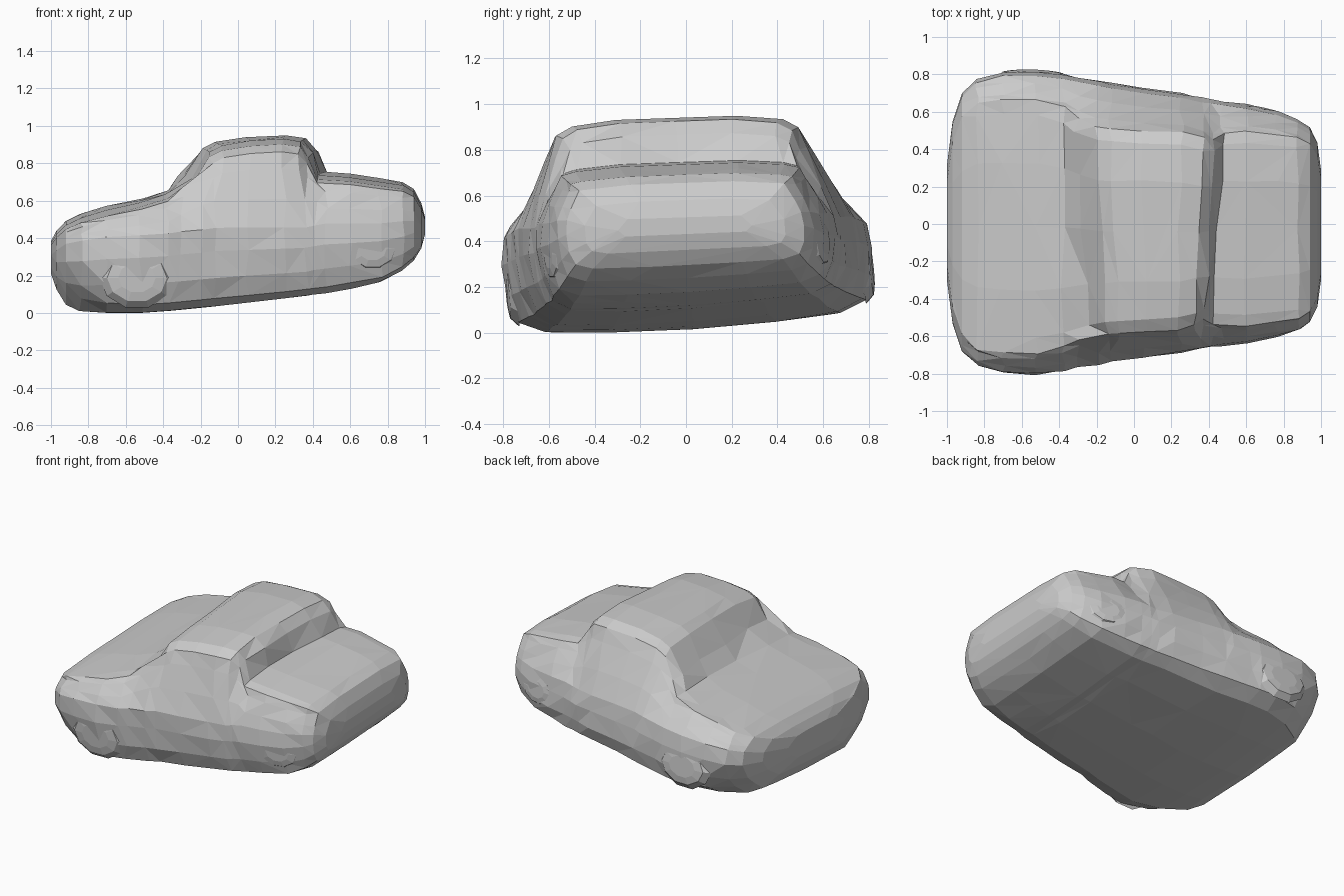
import bpy, bmesh, math, random
from mathutils import Vector

random.seed(4)
cube = bpy.data.objects.get("Cube")
if cube:
    bpy.data.objects.remove(cube)

grey = bpy.data.materials.new("clay_grey")
grey.use_nodes = True
grey.diffuse_color = (0.6, 0.6, 0.6, 1)
grey.node_tree.nodes["Principled BSDF"].inputs["Base Color"].default_value = (0.6, 0.6, 0.6, 1)


# The whole body leans to one side, most strongly along the floor
def lean(x, y, z):
    low = min(1, max(0, (0.5 - z) / 0.4))
    if z > 0.7 and -0.4 < x < 0.5:  # cabin is a little shorter on one side
        x += 0.18 * (y - 0.3) * (x - 0.12)
    return Vector((x, y - 0.08 * (z - 0.4),
                   z + y * (0.035 + 0.03 * low) + 0.07 * low * y * y))


def make_object(name, bm):
    bmesh.ops.recalc_face_normals(bm, faces=bm.faces)
    mesh = bpy.data.meshes.new(name)
    bm.to_mesh(mesh)
    bm.free()
    mesh.materials.append(grey)
    obj = bpy.data.objects.new(name, mesh)
    bpy.context.collection.objects.link(obj)
    return obj


# Body stations: x, floor, top, half width, top half width, shoulder height
STATIONS = [
    (-1.00, 0.22, 0.38, 0.30, 0.22, 0.33),
    (-0.97, 0.14, 0.43, 0.54, 0.44, 0.35),
    (-0.92, 0.06, 0.48, 0.69, 0.58, 0.39),
    (-0.84, 0.025, 0.52, 0.77, 0.66, 0.41),
    (-0.70, 0.015, 0.56, 0.805, 0.68, 0.43),
    (-0.52, 0.015, 0.60, 0.81, 0.68, 0.44),
    (-0.38, 0.025, 0.645, 0.79, 0.64, 0.45),
    (-0.30, 0.032, 0.73, 0.775, 0.59, 0.46),
    (-0.19, 0.043, 0.87, 0.755, 0.55, 0.47),
    (-0.12, 0.05, 0.905, 0.74, 0.545, 0.48),
    (0.05, 0.07, 0.93, 0.715, 0.54, 0.48),
    (0.25, 0.093, 0.94, 0.69, 0.525, 0.48),
    (0.36, 0.105, 0.925, 0.67, 0.50, 0.48),
    (0.42, 0.115, 0.865, 0.66, 0.48, 0.49),
    (0.47, 0.12, 0.745, 0.65, 0.51, 0.50),
    (0.60, 0.145, 0.735, 0.635, 0.52, 0.50),
    (0.76, 0.178, 0.71, 0.60, 0.50, 0.50),
    (0.88, 0.24, 0.69, 0.56, 0.48, 0.51),
    (0.94, 0.295, 0.655, 0.52, 0.45, 0.51),
    (0.98, 0.36, 0.58, 0.44, 0.38, 0.49),
    (1.00, 0.43, 0.51, 0.29, 0.25, 0.47),
]


def half_section(x, floor, top, w, wt, sh):
    rise, drop = top - sh, sh - floor
    tuck = 0.15 * min(1, max(0, (-0.62 - x) / 0.25))  # nose corners curl under
    return [
        (0, floor), (0.45 * w, floor), ((0.80 - tuck) * w, floor),
        ((0.94 - tuck) * w, floor + (0.09 + 0.6 * tuck) * drop),
        ((0.99 - 0.6 * tuck) * w, floor + 0.35 * drop),
        (w, floor + 0.7 * drop), (0.985 * w, sh),
        (0.6 * w + 0.4 * wt, sh + 0.33 * rise),
        (0.2 * w + 0.8 * wt, sh + 0.68 * rise),
        (wt, sh + 0.87 * rise), (0.88 * wt, top - 0.03 * rise - 0.008),
        (0.5 * wt, top), (0, top),
    ]


bm = bmesh.new()
rings = []
for i, (x, *shape) in enumerate(STATIONS):
    half = half_section(x, *shape)
    outline = half + [(-y, z) for y, z in reversed(half[1:-1])]
    ring = []
    for y, z in outline:
        p = lean(x, y, z)
        if 2 < i < len(STATIONS) - 3:
            p += Vector((random.uniform(-0.012, 0.012), random.uniform(-0.006, 0.006), 0))
        ring.append(bm.verts.new(p))
    rings.append(ring)
for a, b in zip(rings, rings[1:]):
    for k in range(len(a)):
        n = (k + 1) % len(a)
        bm.faces.new((a[k], a[n], b[n], b[k]))
bm.faces.new(rings[0])
bm.faces.new(rings[-1])
bmesh.ops.triangulate(bm, faces=bm.faces)
body = make_object("car_body", bm)
facets = body.modifiers.new("irregular_facets", "DECIMATE")
facets.ratio = 0.8


# Wheels: shallow faceted domes that melt into the body sides
def wheel(name, x, y, z, radius, side, toe):
    bm = bmesh.new()
    loops = []
    for r, out in ((1.0, -0.035), (0.8, 0.0), (0.5, 0.008)):
        loop = []
        for k in range(10):
            a = math.tau * k / 10
            dx = r * radius * math.cos(a)
            loop.append(bm.verts.new(lean(x + dx, side * (y + out - toe * dx),
                                          z + r * radius * 0.85 * math.sin(a))))
        loops.append(loop)
    for a, b in zip(loops, loops[1:]):
        for k in range(10):
            bm.faces.new((a[k], a[(k + 1) % 10], b[(k + 1) % 10], b[k]))
    bm.faces.new(loops[0])
    bm.faces.new(loops[-1])
    make_object(name, bm)


for label, side in (("left", 1), ("right", -1)):
    wheel("front_wheel_" + label, -0.54, 0.795, 0.20, 0.20, side, 0.03)
    wheel("rear_wheel_" + label, 0.72, 0.60, 0.36, 0.15, side, 0.25)
